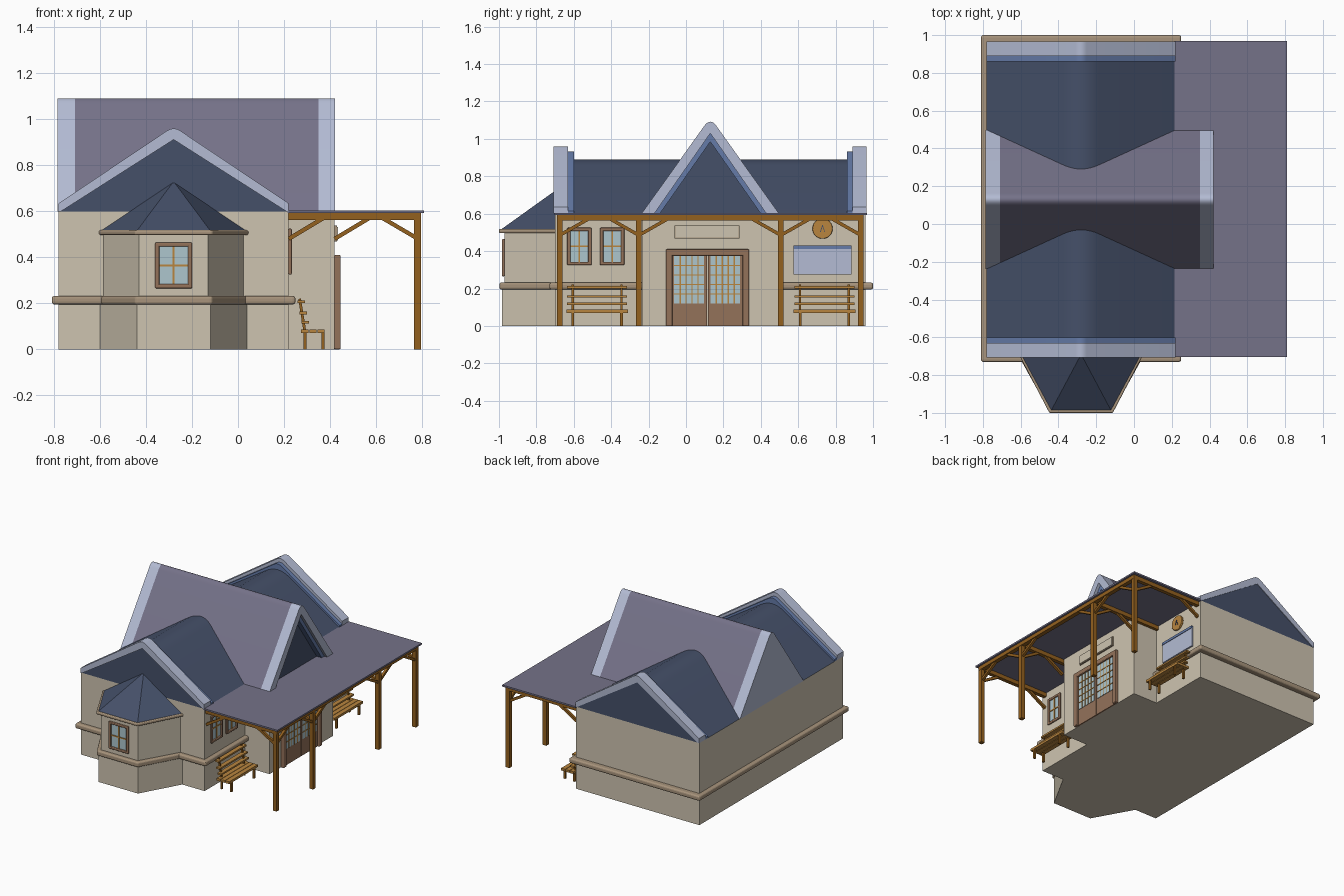
import bpy, bmesh, math
from mathutils import Vector

if "Cube" in bpy.data.objects:
    bpy.data.objects.remove(bpy.data.objects["Cube"])


def material(name, hex_code):
    srgb = [int(hex_code[i:i + 2], 16) / 255 for i in (0, 2, 4)]
    col = [((c + 0.055) / 1.055) ** 2.4 for c in srgb] + [1]
    m = bpy.data.materials.new(name)
    m.use_nodes = True
    m.diffuse_color = col
    m.node_tree.nodes["Principled BSDF"].inputs["Base Color"].default_value = col
    return m


PLASTER = material("cream plaster", "cec4b0")
SLATE = material("dark slate blue", "455069")
PURPLE = material("grey purple roof", "757289")
LAVENDER = material("pale lavender", "b3bbd3")
BLUE = material("mid blue", "657ba8")
BENCH = material("light wood", "b8853f")
POST = material("amber timber", "94611f")
DOOR = material("brown wood", "94725a")
TRIM = material("tan trim", "a8947c")
GLASS = material("pale glass", "aec6ce")


def finish(name, bm, mat, bevel=0, smooth=False):
    bmesh.ops.recalc_face_normals(bm, faces=bm.faces)
    me = bpy.data.meshes.new(name)
    bm.to_mesh(me)
    bm.free()
    me.materials.append(mat)
    ob = bpy.data.objects.new(name, me)
    bpy.context.collection.objects.link(ob)
    if bevel:
        mod = ob.modifiers.new("soft edge", "BEVEL")
        mod.width, mod.segments = bevel, 3
    if smooth:
        bpy.ops.object.select_all(action="DESELECT")
        ob.select_set(True)
        bpy.context.view_layer.objects.active = ob
        bpy.ops.object.shade_smooth_by_angle(angle=math.radians(30))
    return ob


def prism(name, mat, pts, axis, a, b, bevel=0, smooth=False):
    """Extrude a 2D outline along an axis from a to b."""
    place = {"x": lambda u, v, t: (t, u, v), "y": lambda u, v, t: (u, t, v),
             "z": lambda u, v, t: (u, v, t)}[axis]
    bm = bmesh.new()
    lo = [bm.verts.new(place(u, v, a)) for u, v in pts]
    hi = [bm.verts.new(place(u, v, b)) for u, v in pts]
    bm.faces.new(lo)
    bm.faces.new(hi)
    for i in range(len(pts)):
        j = (i + 1) % len(pts)
        bm.faces.new((lo[i], lo[j], hi[j], hi[i]))
    return finish(name, bm, mat, bevel, smooth)


def box(name, mat, x, y, z, bevel=0):
    return prism(name, mat, [(x[0], y[0]), (x[1], y[0]), (x[1], y[1]), (x[0], y[1])],
                 "z", z[0], z[1], bevel)


def bar(name, mat, p, q, w, d):
    """Straight timber between two points."""
    p, q = Vector(p), Vector(q)
    bm = bmesh.new()
    bmesh.ops.create_cube(bm, size=1)
    bmesh.ops.scale(bm, vec=(w, d, (q - p).length), verts=bm.verts)
    rot = (q - p).to_track_quat("Z", "Y").to_matrix()
    bmesh.ops.rotate(bm, matrix=rot, verts=bm.verts)
    bmesh.ops.translate(bm, vec=(p + q) / 2, verts=bm.verts)
    return finish(name, bm, mat)


def peak(c, half, eave, top, rnd):
    """Gable line from left eave to right eave with a rounded apex."""
    a, b = Vector((c - half, eave)), Vector((c + half, eave))
    k = Vector((c, top))
    p, q = k.lerp(a, rnd), k.lerp(b, rnd)
    curve = [p.lerp(k, t / 8).lerp(k.lerp(q, t / 8), t / 8) for t in range(9)]
    return [tuple(v) for v in [a] + curve + [b]]


def chevron(c, half, eave, top, rnd, inner_half, inner_top, base=0.6):
    outer = peak(c, half, eave, top, rnd)
    if eave > base:
        outer = [(c - half, base)] + outer + [(c + half, base)]
    return outer + [(c + inner_half, base), (c, inner_top), (c - inner_half, base)]


# Walls
CX, CY = -0.28, 0.13
box("main_walls", PLASTER, (-0.78, 0.22), (-0.70, 0.96), (0, 0.6))
box("entrance_walls", PLASTER, (0.2, 0.42), (-0.235, 0.5), (0, 0.592))
box("wall_trim", TRIM, (-0.81, 0.25), (-0.73, 1.0), (0.195, 0.232), 0.012)


# Bay
def bay(back, front, y):
    return [(CX - back, -0.69), (CX - front, y), (CX + front, y), (CX + back, -0.69)]


prism("bay_base", PLASTER, bay(0.325, 0.16, -0.985), "z", 0, 0.2)
prism("bay_walls", PLASTER, bay(0.31, 0.15, -0.97), "z", 0.2, 0.5)
prism("bay_trim", TRIM, bay(0.335, 0.166, -0.997), "z", 0.195, 0.232, 0.01)
prism("bay_eaves", TRIM, bay(0.33, 0.168, -1.0), "z", 0.497, 0.518, 0.007)
bm = bmesh.new()
ring = [bm.verts.new((x, y, 0.515)) for x, y in bay(0.322, 0.16, -0.99)]
apex = bm.verts.new((CX, -0.69, 0.73))
bm.faces.new(ring)
for i in range(4):
    bm.faces.new((ring[i], ring[(i + 1) % 4], apex))
finish("bay_roof", bm, SLATE)

# Main roof with raised gable ends
prism("main_roof", SLATE, peak(CX, 0.5, 0.6, 0.92, 0.19), "y", -0.69, 0.95, smooth=True)
rim = chevron(CX, 0.5, 0.635, 0.97, 0.06, 0.49, 0.912)
strip = chevron(CX, 0.5, 0.615, 0.942, 0.06, 0.49, 0.86)
for side, y0, y1, y2, yf in (("front", -0.708, -0.63, -0.6, -0.7), ("back", 0.965, 0.89, 0.86, 0.96)):
    prism(side + "_gable_rim", LAVENDER, rim, "y", min(y0, y1), max(y0, y1), smooth=True)
    prism(side + "_gable_strip", BLUE, strip, "y", min(y1, y2), max(y1, y2), smooth=True)
    prism(side + "_gable_face", SLATE, peak(CX, 0.495, 0.6, 0.914, 0.01), "y", min(yf, y1), max(yf, y1))

# Cross gable roof
cross = peak(CY, 0.368, 0.6, 1.115, 0.09)
prism("cross_roof", PURPLE, cross, "x", -0.71, 0.35, smooth=True)
prism("cross_rear_rim", LAVENDER, cross, "x", -0.785, -0.71, smooth=True)
prism("cross_front_rim", LAVENDER, chevron(CY, 0.368, 0.6, 1.115, 0.09, 0.3, 1.03),
      "x", 0.35, 0.422, smooth=True)
prism("cross_front_strip", BLUE, chevron(CY, 0.3, 0.6, 1.03, 0.01, 0.27, 0.985), "x", 0.35, 0.4)
prism("cross_gable_face", SLATE, peak(CY, 0.3, 0.6, 1.03, 0.01), "x", 0.348, 0.358)

# Canopy with posts, beams and braces
box("canopy", PURPLE, (0.215, 0.81), (-0.703, 0.968), (0.592, 0.604))
box("canopy_edge_beam", POST, (0.765, 0.797), (-0.69, 0.95), (0.565, 0.592))
post_ys = (-0.675, -0.252, 0.507, 0.935)
for i, y in enumerate(post_ys):
    box("post", POST, (0.765, 0.795), (y - 0.015, y + 0.015), (0, 0.57))
    wall = 0.22 if i in (0, 3) else 0.42
    box("cross_beam", POST, (0.22, 0.77), (y - 0.014, y + 0.014), (0.563, 0.592))
    bar("post_brace", POST, (0.775, y, 0.485), (0.63, y, 0.57), 0.018, 0.018)
    bar("wall_brace", POST, (wall, y, 0.48), (wall + 0.15, y, 0.57), 0.018, 0.018)
    for s in (-1, 1):
        if (i, s) not in ((0, -1), (3, 1)):
            bar("edge_brace", POST, (0.78, y, 0.485), (0.78, y + s * 0.15, 0.57), 0.018, 0.018)


# Parts laid on a wall: face "x" looks to +x, face "y" looks to -y
def panel(name, mat, face, plane, u, z, d, bevel=0):
    if face == "x":
        return box(name, mat, (plane + d[0], plane + d[1]), u, z, bevel)
    return box(name, mat, u, (plane - d[1], plane - d[0]), z, bevel)


def grid(name, face, plane, u, z, cols, rows, w, d):
    for i in range(1, cols):
        c = u[0] + (u[1] - u[0]) * i / cols
        panel(name, BENCH, face, plane, (c - w, c + w), z, d)
    for i in range(1, rows):
        c = z[0] + (z[1] - z[0]) * i / rows
        panel(name, BENCH, face, plane, u, (c - w, c + w), d)


def frame(name, face, plane, u, z, w, d, sill=True):
    for a, b in ((u[0], u[0] + w), (u[1] - w, u[1])):
        panel(name, DOOR, face, plane, (a, b), z, d, 0.005)
    panel(name, DOOR, face, plane, u, (z[1] - w, z[1]), d, 0.005)
    if sill:
        panel(name, DOOR, face, plane, u, (z[0], z[0] + w), d, 0.005)


def window(name, face, plane, u, z):
    frame(name + "_frame", face, plane, u, z, 0.018, (0, 0.014))
    iu, iz = (u[0] + 0.015, u[1] - 0.015), (z[0] + 0.015, z[1] - 0.015)
    panel(name + "_glass", GLASS, face, plane, iu, iz, (0, 0.004))
    grid(name + "_bars", face, plane, iu, iz, 2, 2, 0.004, (0, 0.009))


window("bay_window", "y", -0.97, (-0.36, -0.2), (0.265, 0.465))
window("side_window_a", "x", 0.22, (-0.635, -0.505), (0.325, 0.525))
window("side_window_b", "x", 0.22, (-0.46, -0.33), (0.325, 0.525))

# Double door
frame("door_frame", "x", 0.42, (-0.107, 0.337), (0, 0.41), 0.034, (0, 0.026), False)
for y0, y1 in ((-0.075, 0.112), (0.118, 0.305)):
    panel("door_leaf", DOOR, "x", 0.42, (y0, y1), (0, 0.385), (0, 0.01))
    u, z = (y0 + 0.012, y1 - 0.015), (0.12, 0.375)
    panel("door_glass", GLASS, "x", 0.42, u, z, (0.01, 0.013))
    grid("door_bars", "x", 0.42, u, z, 5, 5, 0.003, (0.01, 0.016))

# Sign, notice board and clock
panel("sign_back", TRIM, "x", 0.42, (-0.062, 0.287), (0.468, 0.538), (0, 0.01))
panel("sign_board", PLASTER, "x", 0.42, (-0.057, 0.282), (0.473, 0.533), (0.008, 0.014))
panel("notice_board", LAVENDER, "x", 0.22, (0.575, 0.885), (0.275, 0.415), (0, 0.012))
panel("notice_header", BLUE, "x", 0.22, (0.575, 0.885), (0.412, 0.43), (0, 0.016))
disc = [(0.73 + 0.054 * math.cos(t * math.pi / 12), 0.52 + 0.054 * math.sin(t * math.pi / 12))
        for t in range(24)]
prism("clock", BENCH, disc, "x", 0.22, 0.236, 0.004, True)
for dy in (-0.012, 0.012):
    bar("clock_hand", SLATE, (0.237, 0.73, 0.538), (0.237, 0.73 + dy, 0.502), 0.005, 0.004)

# Benches
for y0, y1 in ((-0.635, -0.315), (0.58, 0.9)):
    for x in (0.275, 0.31, 0.345):
        box("bench_seat_slat", BENCH, (x, x + 0.032), (y0 - 0.005, y1 + 0.005), (0.07, 0.087))
    for k, z in enumerate((0.118, 0.158, 0.207)):
        x = 0.293 - k * 0.009
        bar("bench_back_slat", BENCH, (x, y0, z), (x, y1, z), 0.032, 0.012)
    for y in (y0 + 0.03, y1 - 0.03):
        bar("bench_back_support", POST, (0.292, y, 0.07), (0.268, y, 0.22), 0.012, 0.012)
        for x in (0.292, 0.37):
            box("bench_leg", POST, (x - 0.007, x + 0.007), (y - 0.007, y + 0.007), (0, 0.075))
